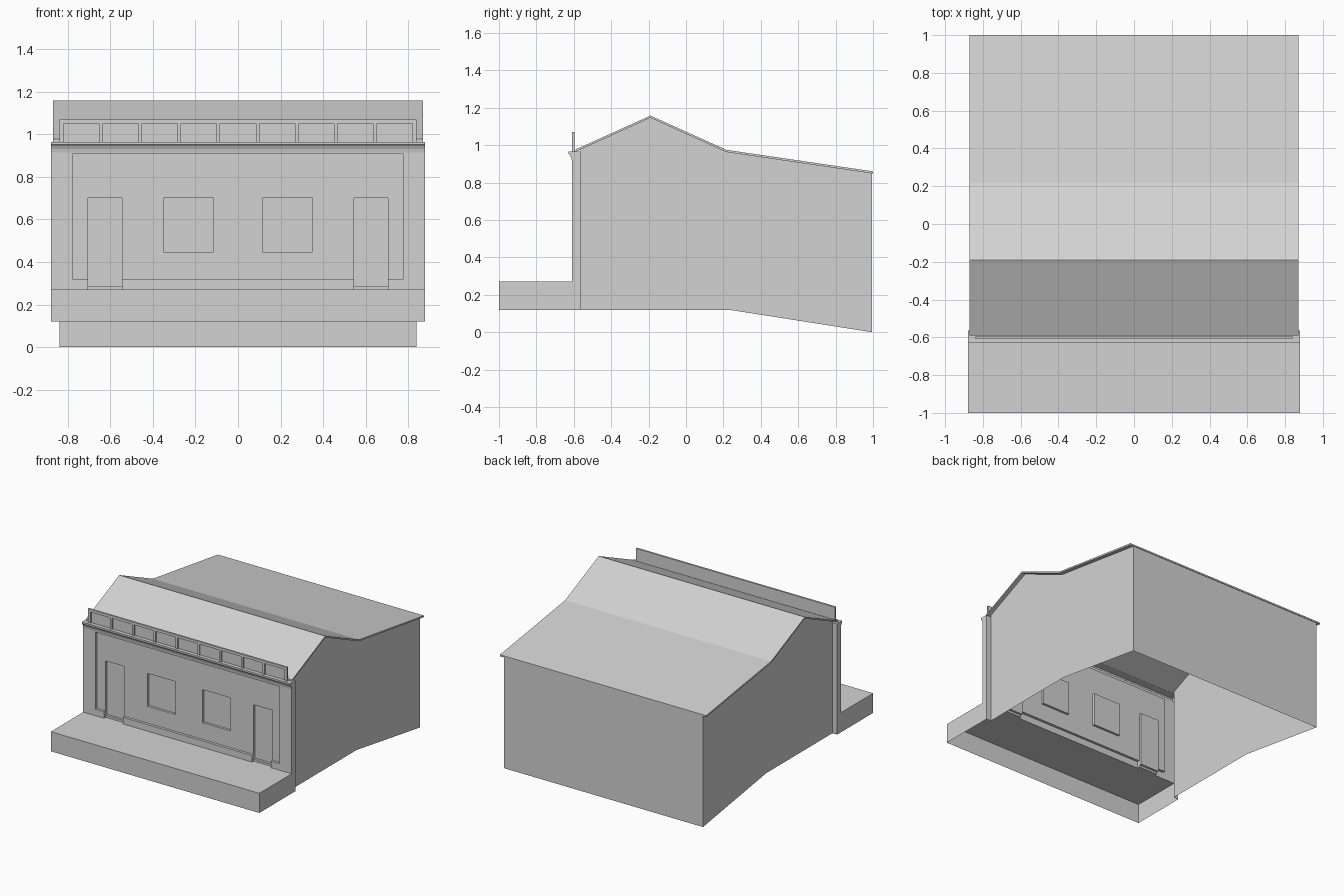
import bpy, bmesh

cube = bpy.data.objects.get("Cube")
if cube:
    bpy.data.objects.remove(cube, do_unlink=True)

grey = bpy.data.materials.new("plain_grey")
grey.use_nodes = True
grey.diffuse_color = (0.65, 0.65, 0.65, 1)
grey.node_tree.nodes["Principled BSDF"].inputs["Base Color"].default_value = (0.65, 0.65, 0.65, 1)


def finish(name, bm):
    bmesh.ops.remove_doubles(bm, verts=bm.verts, dist=0.0002)
    bmesh.ops.dissolve_limit(bm, angle_limit=0.01, verts=bm.verts, edges=bm.edges)
    mesh = bpy.data.meshes.new(name)
    bm.to_mesh(mesh)
    bm.free()
    mesh.materials.append(grey)
    obj = bpy.data.objects.new(name, mesh)
    bpy.context.collection.objects.link(obj)
    return obj


def quad(bm, *points):
    bm.faces.new([bm.verts.new(p) for p in points])


def extrude(name, profile, half, keep=None):
    """Extrude a counter-clockwise (y, z) profile across x; keep lists the sides to build."""
    bm = bmesh.new()
    quad(bm, *[(half, y, z) for y, z in profile])
    quad(bm, *[(-half, y, z) for y, z in reversed(profile)])
    for i, a in enumerate(profile):
        if keep is None or i in keep:
            b = profile[(i + 1) % len(profile)]
            quad(bm, (-half, *a), (-half, *b), (half, *b), (half, *a))
    return finish(name, bm)


def relief(name, xs, zs, depth):
    """Front-facing wall of grid cells, stepped in and out by depth(x, z)."""
    bm = bmesh.new()
    xs, zs = sorted(xs), sorted(zs)
    cols, rows = list(zip(xs, xs[1:])), list(zip(zs, zs[1:]))
    d = [[depth(sum(c) / 2, sum(r) / 2) for r in rows] for c in cols]
    for i, (x0, x1) in enumerate(cols):
        for j, (z0, z1) in enumerate(rows):
            y = d[i][j]
            quad(bm, (x0, y, z0), (x1, y, z0), (x1, y, z1), (x0, y, z1))
            if i and d[i - 1][j] != y:
                p = d[i - 1][j]
                quad(bm, (x0, p, z0), (x0, y, z0), (x0, y, z1), (x0, p, z1))
            if j and d[i][j - 1] != y:
                p = d[i][j - 1]
                quad(bm, (x0, p, z0), (x1, p, z0), (x1, y, z0), (x0, y, z0))
    return finish(name, bm)


FRONT, PANEL, DEEP, REAR = -0.61, -0.59, -0.572, -0.565
WALL, WIDE = 0.84, 0.88

# House side and back walls, open underneath
extrude("house_walls", [(REAR, 0.12), (0.23, 0.12), (0.995, 0), (0.995, 0.852),
                        (0.216, 0.963), (-0.19, 1.148), (REAR, 0.977)], WALL, keep=[2])

# Thin folded roof
ridge_line = [(1, 0.86), (0.216, 0.975), (-0.19, 1.158), (-0.59, 0.977)]
underside = [(y, z - 0.012) for y, z in reversed(ridge_line)]
extrude("roof", ridge_line + underside, 0.87)

# Porch platform, open underneath
extrude("porch_platform", [(-1, 0.12), (FRONT, 0.12), (FRONT, 0.27), (-1, 0.27)], WIDE, keep=[2, 3])


# Facade with a sunk panel, two doors and two windows
def facade_depth(x, z):
    x = abs(x)
    if 0.545 < x < 0.704 and z < 0.70:
        return DEEP if z > 0.286 else PANEL
    if 0.115 < x < 0.35 and 0.448 < z < 0.70:
        return DEEP
    return PANEL if x < 0.778 and 0.32 < z < 0.908 else FRONT


half_xs = [0.115, 0.35, 0.545, 0.704, 0.778, WIDE]
relief("facade", [s * x for x in half_xs for s in (-1, 1)],
       [0.27, 0.286, 0.32, 0.448, 0.70, 0.908, 0.915], facade_depth)

# Floor strip reaching into the door openings
floor = bmesh.new()
for s in (-1, 1):
    x0, x1 = sorted((s * 0.545, s * 0.704))
    quad(floor, (x0, FRONT, 0.27), (x1, FRONT, 0.27), (x1, PANEL, 0.27), (x0, PANEL, 0.27))
finish("door_floor_strips", floor)

# Facade ends and the narrow rear flanges beside the house walls
extrude("facade_ends", [(FRONT, 0.12), (REAR, 0.12), (REAR, 0.915), (FRONT, 0.915)], WIDE, keep=[])
flange = bmesh.new()
for x0, x1 in ((-WIDE, -WALL), (WALL, WIDE)):
    quad(flange, (x1, REAR, 0.12), (x0, REAR, 0.12), (x0, REAR, 0.965), (x1, REAR, 0.965))
finish("facade_rear_flanges", flange)

# Coved cornice
extrude("cornice", [(REAR, 0.915), (REAR, 0.965), (-0.627, 0.965), (-0.627, 0.952),
                    (-0.619, 0.944), (-0.613, 0.931), (FRONT, 0.915)], WIDE, keep=[1, 2, 3, 4, 5])

# Parapet with nine sunk panels
PITCH, PANEL_HALF = 0.184, 0.0835
centres = [(i - 4) * PITCH for i in range(9)]


def parapet_depth(x, z):
    sunk = z < 1.05 and any(abs(x - c) < PANEL_HALF for c in centres)
    return -0.599 if sunk else FRONT


relief("parapet_front", [-WALL, WALL] + [c + s * PANEL_HALF for c in centres for s in (-1, 1)],
       [0.965, 1.05, 1.07], parapet_depth)
shell = extrude("parapet_back", [(FRONT, 0.965), (-0.595, 0.965), (-0.595, 1.07), (FRONT, 1.07)],
                WALL, keep=[1, 2])
